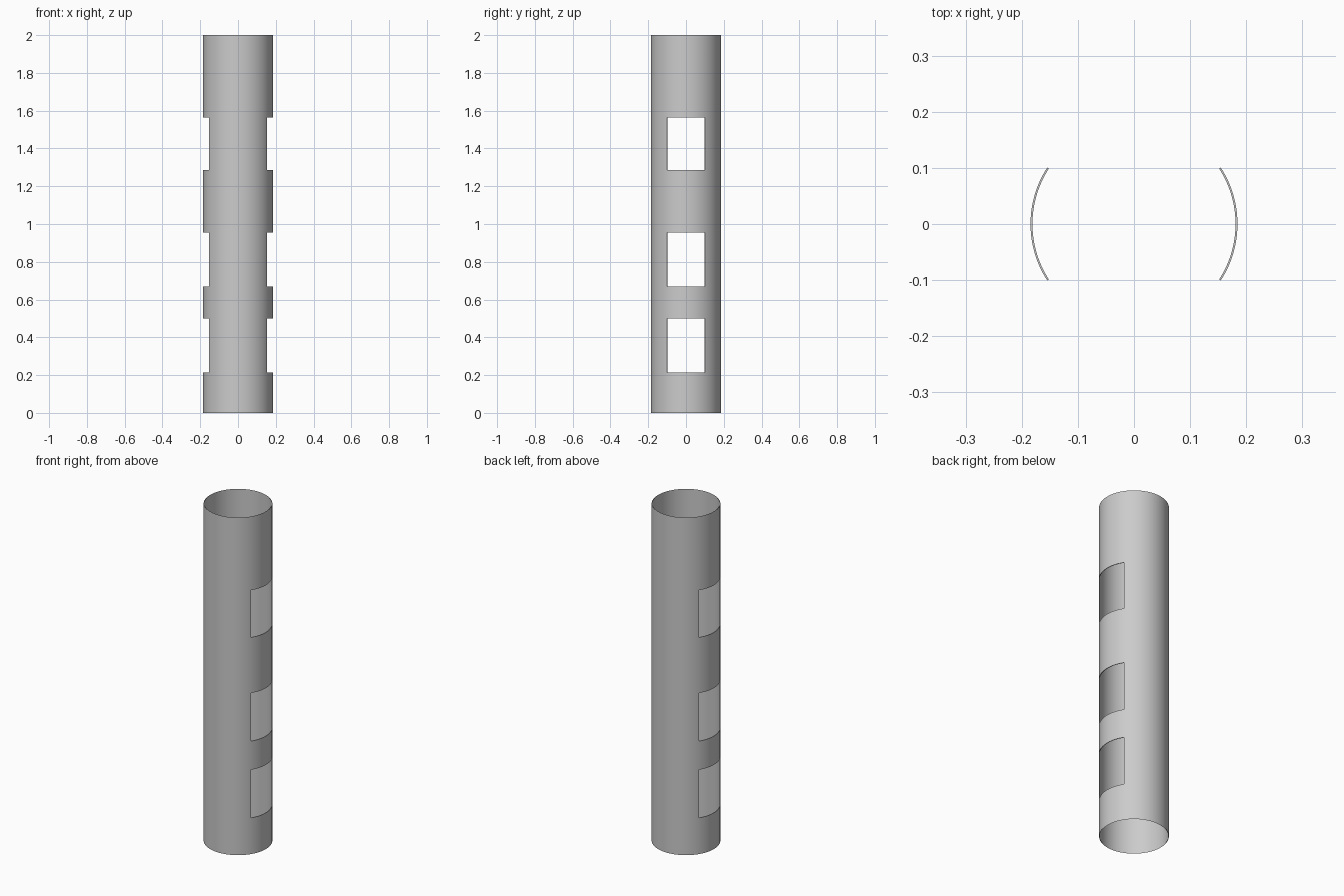
import bpy, bmesh, math

if "Cube" in bpy.data.objects:
    bpy.data.objects.remove(bpy.data.objects["Cube"])

R_OUT, R_IN, HALF = 0.1845, 0.181, 0.1005
WINDOWS = [(0.215, 0.50), (0.67, 0.955), (1.285, 1.565)]

# Angles: fine steps, with exact breaks at the window jambs
a = math.asin(HALF / R_OUT)
stops = [(-a, a, 24), (a, math.pi - a, 40),
         (math.pi - a, math.pi + a, 24), (math.pi + a, 2 * math.pi - a, 40)]
angles, is_open = [], []
for i, (s, e, n) in enumerate(stops):
    for k in range(n):
        angles.append(s + (e - s) * k / n)
        is_open.append(i % 2 == 0)
N = len(angles)
levels = [0.0] + [z for w in WINDOWS for z in w] + [2.0]

bm = bmesh.new()


def ring(r, z):
    return [bm.verts.new((r * math.cos(t), r * math.sin(t), z)) for t in angles]


outer = [ring(R_OUT, z) for z in levels]
inner = [ring(R_IN, z) for z in levels]


def hole(j, i):
    return j % 2 == 1 and is_open[i % N]


# Outer and inner walls, open at both ends
for j in range(len(levels) - 1):
    for i in range(N):
        k = (i + 1) % N
        if hole(j, i):
            # Window sill and head
            bm.faces.new((outer[j][i], outer[j][k], inner[j][k], inner[j][i]))
            bm.faces.new((outer[j + 1][k], outer[j + 1][i], inner[j + 1][i], inner[j + 1][k]))
        else:
            bm.faces.new((outer[j][i], outer[j][k], outer[j + 1][k], outer[j + 1][i]))
            bm.faces.new((inner[j][k], inner[j][i], inner[j + 1][i], inner[j + 1][k]))
        # Window jambs
        if hole(j, i) != hole(j, i - 1):
            q = (outer[j][i], outer[j + 1][i], inner[j + 1][i], inner[j][i])
            bm.faces.new(q if hole(j, i) else q[::-1])

me = bpy.data.meshes.new("windowed_tube")
bm.to_mesh(me)
bm.free()
tube = bpy.data.objects.new("windowed_tube", me)
bpy.context.collection.objects.link(tube)
bpy.context.view_layer.objects.active = tube
tube.select_set(True)
bpy.ops.object.shade_smooth_by_angle(angle=math.radians(30))
